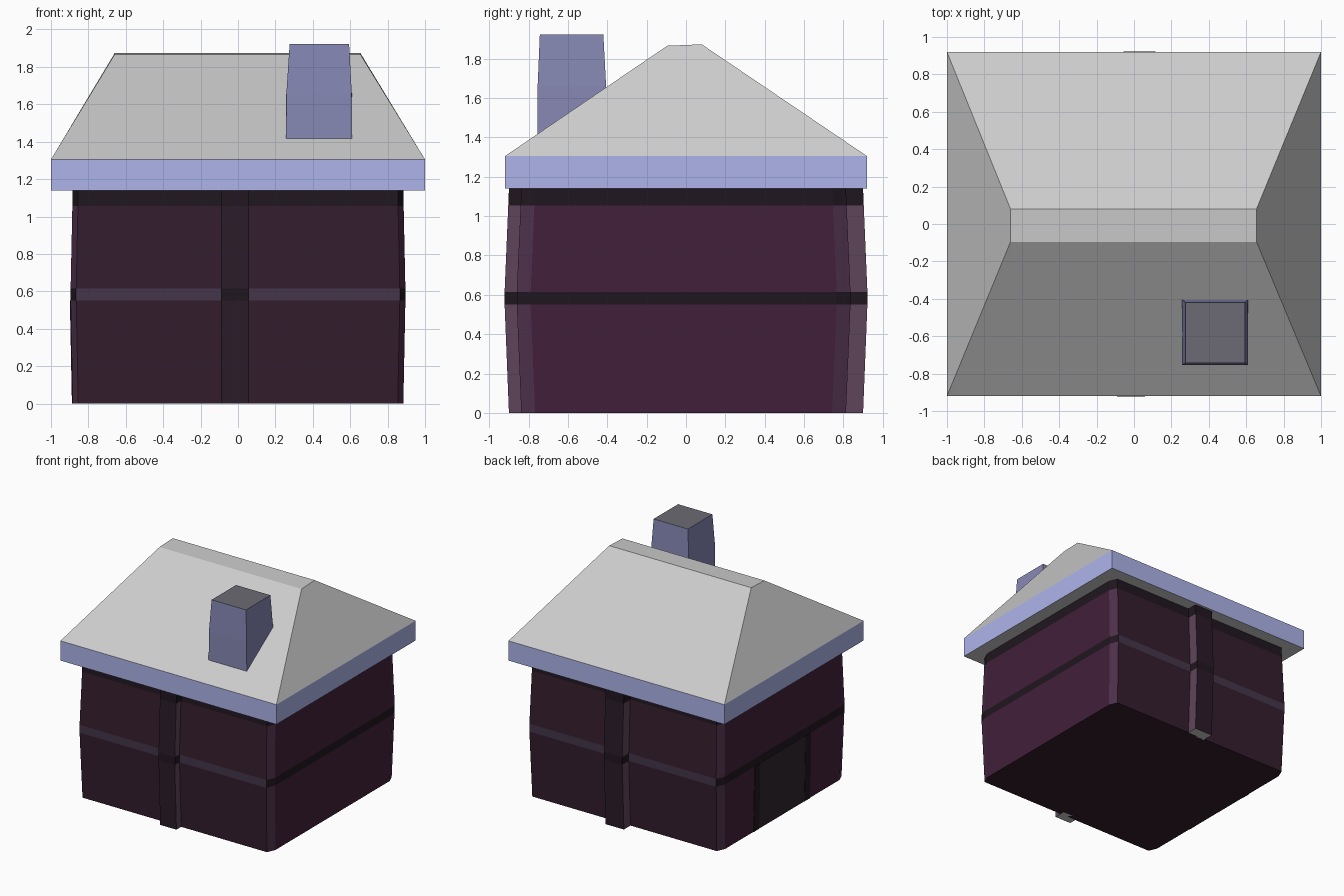
import bpy

if "Cube" in bpy.data.objects:
    bpy.data.objects.remove(bpy.data.objects["Cube"])


def material(name, hex_rgb):
    m = bpy.data.materials.new(name)
    srgb = [((hex_rgb >> s) & 255) / 255 for s in (16, 8, 0)]
    m.diffuse_color = [c / 12.92 if c < 0.04 else ((c + 0.055) / 1.055) ** 2.4 for c in srgb] + [1]
    m.use_nodes = True
    m.node_tree.nodes["Principled BSDF"].inputs["Base Color"].default_value = m.diffuse_color
    return m


SIDE = material("side_wall", 0x42203A)
FRONT = material("front_wall", 0x341D2D)
CORNER = material("corner", 0x4E314B)
BEAM = material("beam", 0x20161F)
BAND = material("front_band", 0x44354A)
POST = material("post", 0x2A1B29)
POST_SIDE = material("post_side", 0x5E455A)
DOOR = material("door", 0x30262E)
EAVE = material("eave_blue", 0xAEB4EA)
CHIMNEY = material("chimney_blue", 0x8688B4)
CAP = material("chimney_top", 0x6C6A74)
GREY = material("grey", 0xE0E0E0)


def loft(name, rings, pick):
    """Skin rings of points; pick(level, side) gives the material, level 'bottom'/'top' for caps."""
    n = len(rings[0])
    faces = [(list(range(n))[::-1], pick("bottom", 0))]
    for lv in range(len(rings) - 1):
        for i in range(n):
            j, a = (i + 1) % n, lv * n
            faces.append(([a + i, a + j, a + n + j, a + n + i], pick(lv, i)))
    last = (len(rings) - 1) * n
    faces.append((list(range(last, last + n)), pick("top", 0)))
    me = bpy.data.meshes.new(name)
    me.from_pydata([p for r in rings for p in r], [], [f for f, _ in faces])
    mats = list(dict.fromkeys(m for _, m in faces))
    for m in mats:
        me.materials.append(m)
    for poly, (_, m) in zip(me.polygons, faces):
        poly.material_index = mats.index(m)
    me.update()
    ob = bpy.data.objects.new(name, me)
    bpy.context.collection.objects.link(ob)
    return ob


def rect(x0, x1, y0, y1, z):
    return [(x0, y0, z), (x1, y0, z), (x1, y1, z), (x0, y1, z)]


# Walls: chamfered box bulging slightly at mid height, with flush beams
LEVELS = [(0, 0), (0.55, 1), (0.615, 1), (1.055, 0.15), (1.14, 0)]


def wall_ring(z, bulge):
    x, y, cx, cy = 0.884 + 0.011 * bulge, 0.825 + 0.023 * bulge, 0.03, 0.07
    half = [(-x + cx, -y), (x - cx, -y), (x, -y + cy), (x, y - cy)]
    return [(px, py - 0.012, z) for px, py in half + [(-a, -b) for a, b in half]]


def wall_mat(level, side):
    kind = side % 4                      # 0 front/back, 2 right/left, odd corners
    if level == "bottom":
        return FRONT
    if level in (3, "top"):
        return BEAM
    if level == 1:
        return BAND if kind == 0 else BEAM
    return (FRONT, CORNER, SIDE, CORNER)[kind]


loft("walls", [wall_ring(*l) for l in LEVELS], wall_mat)


# Posts in the middle of the front and back walls
def post_mat(level, side):
    if level == "bottom":
        return GREY
    if level in (1, 3):
        return BEAM
    return POST_SIDE if side % 2 else POST


for name, x0, x1, s in (("front_post", -0.09, 0.06, -1), ("back_post", -0.055, 0.115, 1)):
    rings = []
    for z, b in LEVELS:
        outer = s * (0.9 + 0.022 * b)
        rings.append(rect(x0, x1, *sorted((outer, s * 0.8)), z))
    loft(name, rings, post_mat)

# Door with frame on the left wall, following the wall lean
for name, y0, y1, out, m in (("door", -0.3, 0.3, 0.002, DOOR),
                             ("door_frame_near", -0.37, -0.3, 0.004, BEAM),
                             ("door_frame_far", 0.3, 0.37, 0.004, BEAM)):
    loft(name, [rect(-0.884 - out, -0.87, y0, y1, 0),
                rect(-0.895 - out, -0.87, y0, y1, 0.55)], lambda l, s, m=m: m)

# Eave slab
loft("eave", [rect(-1, 1, -0.92, 0.92, z) for z in (1.14, 1.305)],
     lambda l, s: GREY if l in ("bottom", "top") else EAVE)

# Hipped roof with a narrow, slightly tilted ridge
ridge = [(x, y, 1.866 if y < 0 else 1.873) for x, y, _ in rect(-0.66, 0.655, -0.095, 0.08, 0)]
loft("roof", [rect(-1, 1, -0.92, 0.92, 1.305), ridge], lambda l, s: GREY)

# Chimney: foot follows the roof slope, top tapers
foot = [(x, y, 1.415 if y < -0.6 else 1.65) for x, y, _ in rect(0.257, 0.61, -0.755, -0.405, 0)]
loft("chimney", [foot, rect(0.259, 0.608, -0.754, -0.406, 1.66),
                 rect(0.276, 0.594, -0.743, -0.42, 1.922)],
     lambda l, s: CAP if l == "top" else CHIMNEY)
